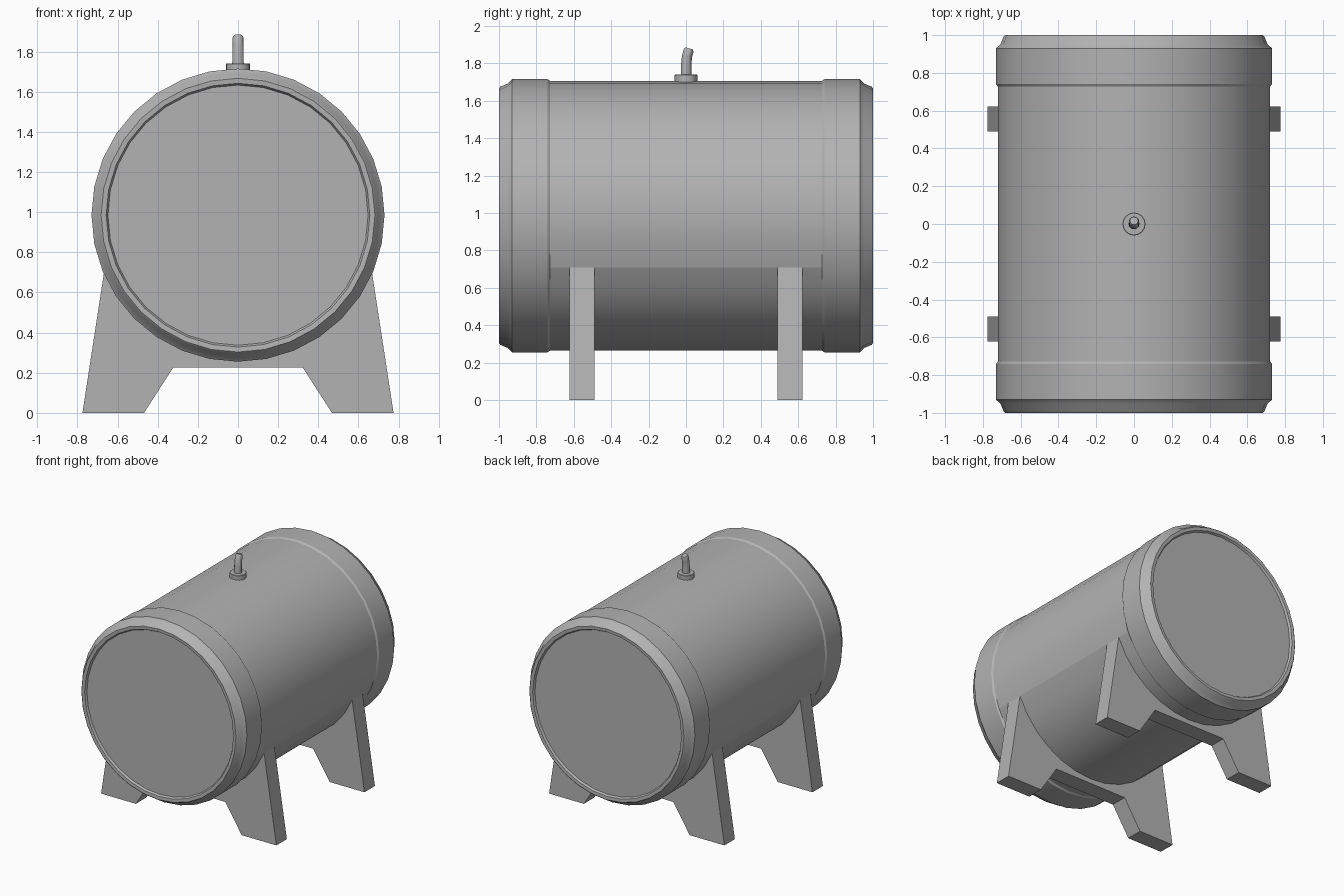
import bpy, bmesh, math
from mathutils import Vector

if "Cube" in bpy.data.objects:
    bpy.data.objects.remove(bpy.data.objects["Cube"])

CZ, R, N = 0.985, 0.721, 32      # barrel axis height, body radius, sides

# Dark grey metal for every part
grey = bpy.data.materials.new("dark_grey")
grey.diffuse_color = (0.45, 0.45, 0.45, 1)
grey.use_nodes = True
grey.node_tree.nodes["Principled BSDF"].inputs["Base Color"].default_value = grey.diffuse_color


def finish(bm, name, smooth=True, sharp_test=None):
    bmesh.ops.recalc_face_normals(bm, faces=bm.faces)
    for f in bm.faces:
        f.smooth = smooth
    for e in bm.edges:
        e.smooth = e.calc_face_angle(0) < math.radians(30)
        if sharp_test and sharp_test(e):
            e.smooth = False
    me = bpy.data.meshes.new(name)
    bm.to_mesh(me)
    bm.free()
    me.materials.append(grey)
    ob = bpy.data.objects.new(name, me)
    bpy.context.collection.objects.link(ob)
    return ob


def loft(name, rings, n, sharp_test=None):
    """Capped tube through rings of (centre, axis in the yz plane, radius)."""
    bm = bmesh.new()
    loops = []
    for c, axis, r in rings:
        side = Vector((1, 0, 0))
        up = Vector(axis).normalized().cross(side)
        loops.append([bm.verts.new(Vector(c) + r * (side * math.cos(a) + up * math.sin(a)))
                      for a in (2 * math.pi * i / n for i in range(n))])
    for a, b in zip(loops, loops[1:]):
        for i in range(n):
            j = (i + 1) % n
            bm.faces.new((a[i], a[j], b[j], b[i]))
    bm.faces.new(loops[0])
    bm.faces.new(loops[-1])
    return finish(bm, name, True, sharp_test)


# Barrel: recessed end disc, rounded lip, raised band, plain body; mirrored
half = [(-0.982, 0.648), (-0.998, 0.657), (-1.0, 0.682), (-0.993, 0.69),
        (-0.952, 0.707), (-0.93, 0.73), (-0.74, 0.73), (-0.727, R)]
profile = half + [(-y, r) for y, r in reversed(half)]
seam_z = CZ - R * math.sin(math.pi / 8)
loft("barrel", [((0, y, CZ), (0, 1, 0), r) for y, r in profile], N,
     lambda e: all(abs(v.co.z - seam_z) < 1e-3 and abs(v.co.y) < 0.73 for v in e.verts))

# Cradle legs: plates whose upper edge follows the barrel body
arc = []
for i in range(2, 15):
    a = -2 * math.pi * i / N
    arc.append((R * math.cos(a), CZ + R * math.sin(a)))
outline = [(0.775, 0)] + arc + [(-0.775, 0), (-0.468, 0), (-0.322, 0.227),
                                (0.322, 0.227), (0.468, 0)]
for name, y in (("front_legs", -0.622), ("back_legs", 0.49)):
    bm = bmesh.new()
    face = bm.faces.new([bm.verts.new((x, y, z)) for x, z in outline])
    ext = bmesh.ops.extrude_face_region(bm, geom=[face], use_keep_orig=True)
    bmesh.ops.translate(bm, vec=(0, 0.132, 0),
                        verts=[v for v in ext["geom"] if isinstance(v, bmesh.types.BMVert)])
    finish(bm, name, False)

# Valve collar and bent pipe on top
Z = (0, 0, 1)
loft("valve_collar", [((0, 0, z), Z, r) for z, r in
                      ((1.68, 0.061), (1.737, 0.061), (1.74, 0.058))], 16)
loft("valve_pipe", [((0, 0.001, 1.72), Z, 0.029),
                    ((0, 0.001, 1.79), (0, 0.03, 1), 0.028),
                    ((0, 0.005, 1.835), (0, 0.15, 1), 0.027),
                    ((0, 0.014, 1.868), (0, 0.28, 1), 0.027),
                    ((0, 0.017, 1.88), (0, 0.28, 1), 0.021)], 12)
